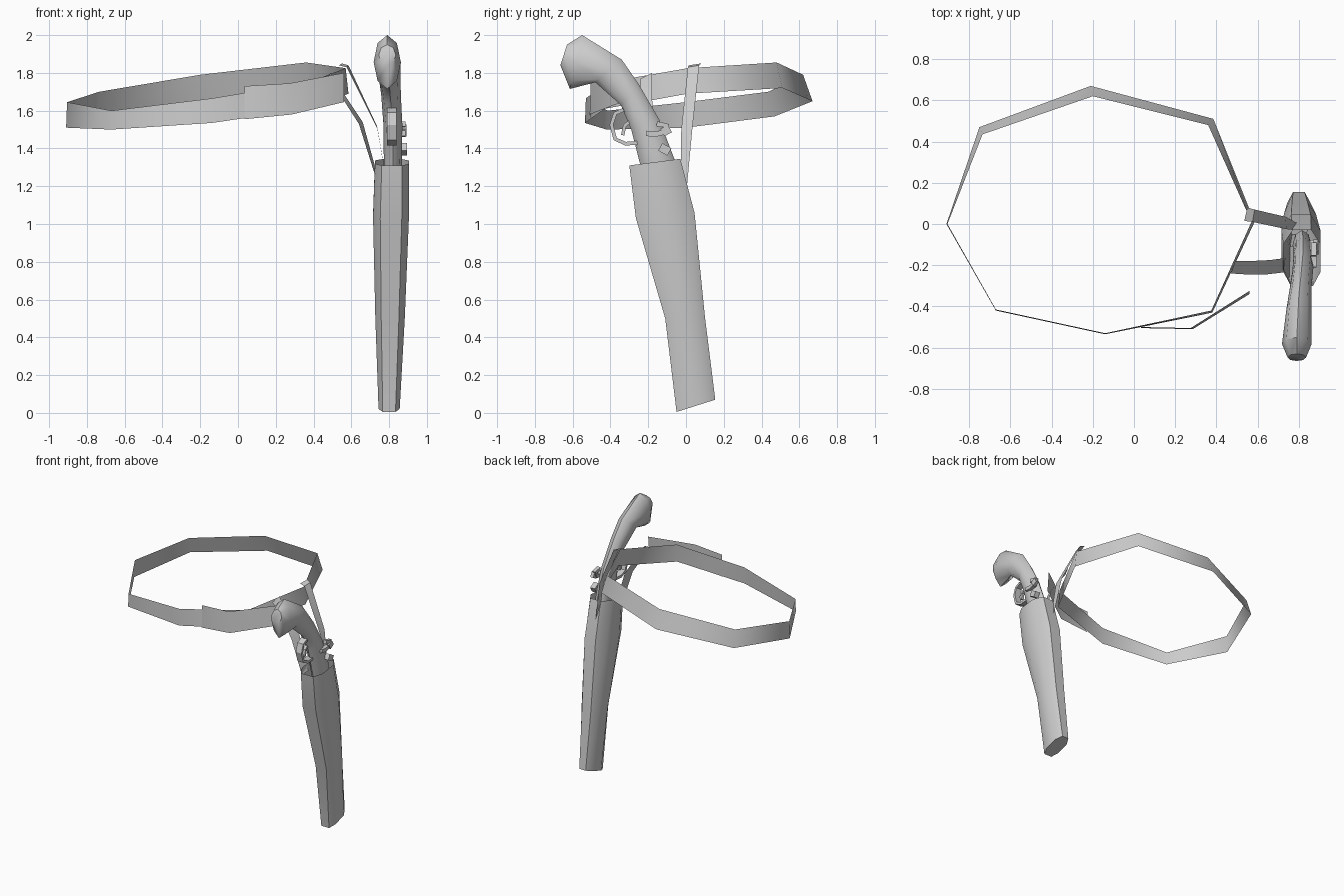
import bpy, bmesh, math
from mathutils import Vector

if "Cube" in bpy.data.objects:
    bpy.data.objects.remove(bpy.data.objects["Cube"])


def finish(name, bm, angle=40):
    bmesh.ops.recalc_face_normals(bm, faces=bm.faces)
    me = bpy.data.meshes.new(name)
    bm.to_mesh(me)
    bm.free()
    me.polygons.foreach_set("use_smooth", [True] * len(me.polygons))
    me.set_sharp_from_angle(angle=math.radians(angle))
    ob = bpy.data.objects.new(name, me)
    bpy.context.collection.objects.link(ob)
    return ob


def skin(name, rings, closed=True, loop=False, caps=(False, False), angle=40):
    """Bridge a list of equal-length point rings with quads."""
    bm = bmesh.new()
    rows = [[bm.verts.new(p) for p in r] for r in rings]
    n = len(rows[0])
    pairs = list(zip(rows, rows[1:])) + ([(rows[-1], rows[0])] if loop else [])
    for a, b in pairs:
        for i in range(n if closed else n - 1):
            j = (i + 1) % n
            bm.faces.new((a[i], a[j], b[j], b[i]))
    for use, row in zip(caps, (rows[0], rows[-1])):
        if use:
            bm.faces.new(row)
    return finish(name, bm, angle)


def sections(rows, shape):
    """Row: back (y, z), front (y, z), centre x, half width."""
    rings = []
    for y1, z1, y0, z0, cx, hw in rows:
        rings.append([(cx + hw * t,
                       (y1 + y0) / 2 + s * (y1 - y0) / 2,
                       (z1 + z0) / 2 + s * (z1 - z0) / 2) for s, t in shape])
    return rings


def tube(name, pts, w, t, loop=False):
    """Rectangular bar following a path in the y-z plane at fixed x."""
    pts = [Vector(p) for p in pts]
    rings = []
    for i, p in enumerate(pts):
        a = pts[i - 1] if (i or loop) else p
        b = pts[(i + 1) % len(pts)] if (loop or i < len(pts) - 1) else p
        d = (b - a).normalized()
        side = Vector((1, 0, 0))
        up = d.cross(side).normalized()
        rings.append([p + side * w * u + up * t * v
                      for u, v in ((1, 1), (1, -1), (-1, -1), (-1, 1))])
    return skin(name, rings, loop=loop, caps=(not loop, not loop), angle=30)


# Belt: tilted eight-sided band (bottom xy, top xy, bottom z, top z)
belt = [(-.91, 0, -.905, 0, 1.51, 1.645), (-.75, .47, -.735, .435, 1.57, 1.70),
        (-.21, .67, -.2, .62, 1.65, 1.79), (.385, .51, .36, .48, 1.72, 1.855),
        (.585, .01, .57, .01, 1.69, 1.825), (.38, -.43, .375, -.42, 1.61, 1.75),
        (-.14, -.535, -.14, -.53, 1.535, 1.665), (-.67, -.42, -.67, -.415, 1.50, 1.60)]
skin("belt", [[(a, b, z0), (c, d, z1)] for a, b, c, d, z0, z1 in belt],
     closed=False, loop=True, angle=60)

# Loose overlapping end of the belt
skin("belt_end", [[(.035, -.505, 1.555), (.035, -.5, 1.73)],
                  [(.285, -.51, 1.58), (.275, -.505, 1.745)],
                  [(.56, -.34, 1.645), (.56, -.325, 1.80)]], closed=False)

# Two hanging straps between belt and holster
skin("rear_strap", [[(.535, .015, 1.84), (.55, .08, 1.85)],
                    [(.575, .01, 1.83), (.585, .07, 1.84)],
                    [(.74, -.025, 1.50), (.735, .035, 1.52)],
                    [(.79, -.03, 1.18), (.79, .005, 1.2)]], closed=False)
skin("front_strap", [[(.47, -.24, 1.77), (.49, -.18, 1.80)],
                     [(.55, -.245, 1.67), (.56, -.18, 1.69)],
                     [(.64, -.245, 1.53), (.66, -.175, 1.54)],
                     [(.725, -.235, 1.26), (.735, -.165, 1.27)]], closed=False)

# Holster: tapered, flattened tube
box = [(1, .5), (.5, 1), (-.5, 1), (-1, .6), (-1, -.6), (-.5, -1), (.5, -1), (1, -.5)]
holster = [(-.03, 1.345, -.30, 1.31, .815, .09), (.045, 1.06, -.265, 1.03, .81, .095),
           (.10, .51, -.11, .50, .805, .078), (.155, .07, -.05, .005, .80, .056)]
skin("holster", sections(holster, box), caps=(False, True), angle=50)

# Pistol grip and frame, lofted from butt to the hidden barrel
octagon = [(math.cos(i * math.pi / 4), math.sin(i * math.pi / 4)) for i in range(8)]
grip = [(-.63, 1.95, -.665, 1.84, .79, .045), (-.55, 2.0, -.615, 1.715, .79, .072),
        (-.34, 1.87, -.48, 1.75, .80, .06), (-.25, 1.74, -.345, 1.63, .81, .052),
        (-.14, 1.55, -.29, 1.50, .82, .05), (-.06, 1.34, -.245, 1.325, .82, .048),
        (-.03, 1.1, -.17, 1.08, .815, .045)]
skin("pistol_grip", sections(grip, octagon), caps=(True, True), angle=50)

# Trigger guard and trigger
tube("trigger_guard", [(.815, -.33, 1.605), (.815, -.375, 1.585), (.815, -.395, 1.525),
                       (.815, -.375, 1.45), (.815, -.32, 1.425), (.815, -.255, 1.43)],
     .025, .01)
tube("trigger", [(.815, -.29, 1.55), (.815, -.325, 1.52), (.815, -.335, 1.47)], .01, .009)

# Lock on the right side: curved hammer, jaw and priming pan
tube("hammer", [(.872, -.21, 1.48), (.872, -.165, 1.475), (.872, -.12, 1.485),
                (.872, -.10, 1.52), (.872, -.155, 1.53)], .014, .014)


def block(name, centre, size, tilt):
    bpy.ops.mesh.primitive_cube_add(size=1, location=centre, rotation=(tilt, 0, 0))
    ob = bpy.context.object
    ob.name = name
    ob.scale = size
    return ob


block("hammer_jaw", (.88, -.105, 1.495), (.025, .045, .045), .5)
block("priming_pan", (.875, -.112, 1.395), (.04, .055, .045), -.5)
